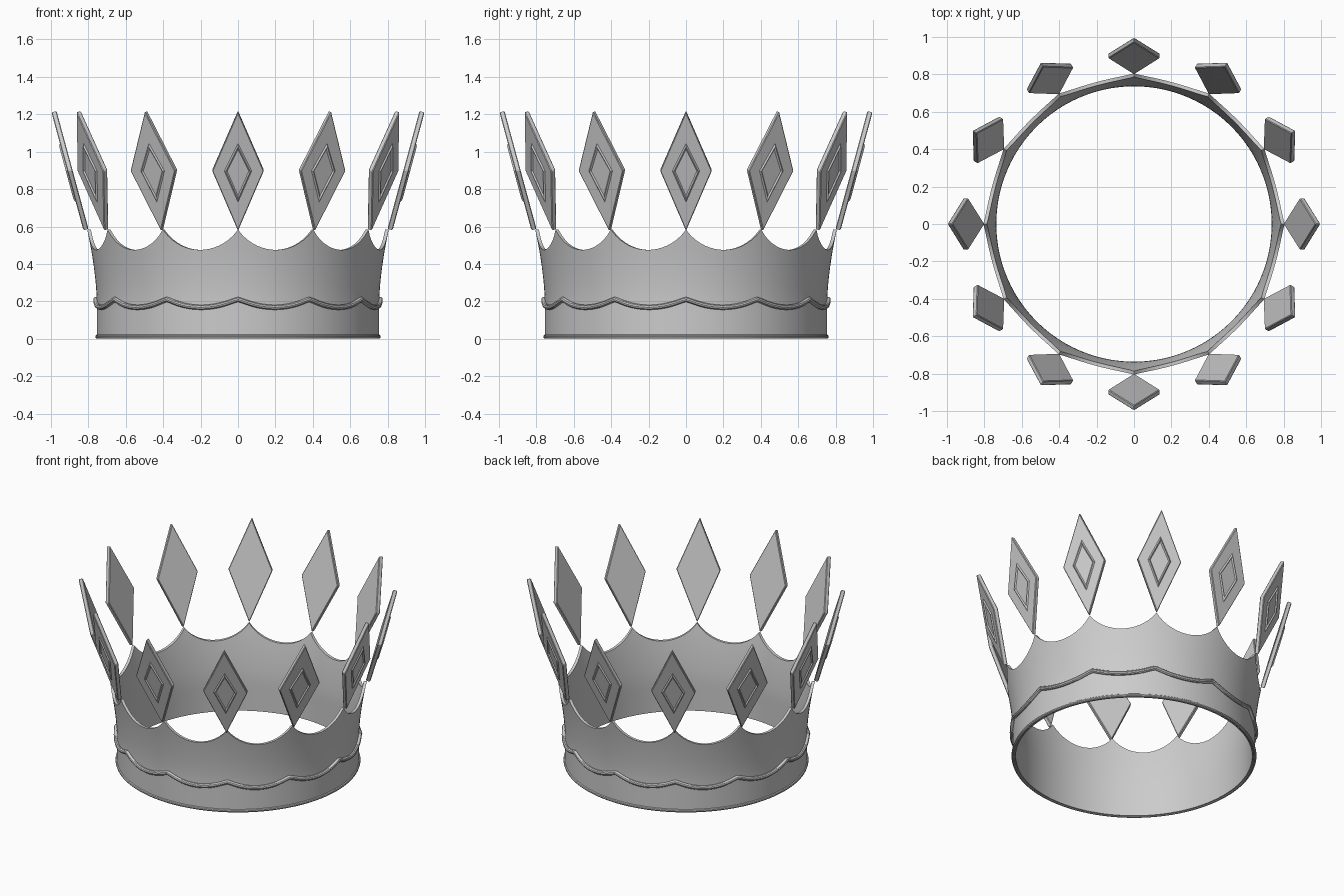
import bpy, bmesh, math
from mathutils import Vector, Matrix

if "Cube" in bpy.data.objects:
    bpy.data.objects.remove(bpy.data.objects["Cube"])

POINTS = 12          # number of crown points
STEPS = 192          # columns round the band
PITCH = 2 * math.pi / POINTS


def finish(name, bm, angle=35):
    bmesh.ops.recalc_face_normals(bm, faces=bm.faces)
    me = bpy.data.meshes.new(name)
    bm.to_mesh(me)
    bm.free()
    ob = bpy.data.objects.new(name, me)
    bpy.context.collection.objects.link(ob)
    bpy.ops.object.select_all(action='DESELECT')
    ob.select_set(True)
    bpy.context.view_layer.objects.active = ob
    bpy.ops.object.shade_smooth_by_angle(angle=math.radians(angle))
    return ob


def sweep_ring(name, section):
    """Sweep a closed (radius, z) section round z; the section may vary with u."""
    bm = bmesh.new()
    loops = []
    for i in range(STEPS):
        a = 2 * math.pi * i / STEPS
        u = 2 * ((a / PITCH) % 1.0) - 1       # -1..1 between neighbouring points
        loops.append([bm.verts.new((r * math.cos(a), r * math.sin(a), z))
                      for r, z in section(u)])
    n = len(loops[0])
    for i in range(STEPS):
        p, q = loops[i], loops[(i + 1) % STEPS]
        for j in range(n):
            k = (j + 1) % n
            bm.faces.new((p[j], q[j], q[k], p[k]))
    return finish(name, bm)


def wall_radius(z):
    return 0.755 + 0.05 * (max(0, z - 0.2) / 0.38) ** 1.6


def scallop(u, peak, sag, half=0.205):
    R = (half * half + sag * sag) / (2 * sag)
    return peak - (math.sqrt(R * R - (half * u) ** 2) - math.sqrt(R * R - half * half))


# Flared band with scalloped top edge
def band_section(u):
    top = scallop(u, 0.583, 0.108)
    zs = [0.005 + (top - 0.005) * t / 12 for t in range(13)]
    return ([(wall_radius(z), z) for z in zs] +
            [(wall_radius(z) - 0.019, z) for z in reversed(zs)])


sweep_ring("band", band_section)


# Round trims: wavy bead and base bead
def bead(r, z, size):
    return [(r + size * math.cos(t * math.pi / 5), z + size * math.sin(t * math.pi / 5))
            for t in range(10)]


def wave_z(u):
    u = abs(u)
    return 0.168 + 0.045 * (u ** 2 if u < 0.9 else 0.81 + 1.3 * (u - 0.9))


sweep_ring("wavy_trim", lambda u: bead(0.76, wave_z(u), 0.014))
sweep_ring("base_trim", lambda u: bead(0.752, 0.011, 0.011))


# Diamond plates leaning outwards, each with a raised inner frame on the outside
def rhomb(half_w, low, mid, high):
    return [(0, low), (half_w, mid), (0, high), (-half_w, mid)]


def lean_matrix(index):
    tilt = Matrix.Rotation(math.atan2(0.172, 0.635), 4, 'Y')
    return (Matrix.Rotation(index * PITCH, 4, 'Z')
            @ Matrix.Translation((0.812, 0, 0.58)) @ tilt)


def place(bm, index):
    bm.transform(lean_matrix(index))


def diamond_plate(index):
    bm = bmesh.new()
    pts = rhomb(0.138, 0, 0.332, 0.66)
    back = [bm.verts.new((-0.014, y, z)) for y, z in pts]
    front = [bm.verts.new((0.014, y, z)) for y, z in pts]
    bm.faces.new(back)
    bm.faces.new(front)
    for i in range(4):
        k = (i + 1) % 4
        bm.faces.new((back[i], back[k], front[k], front[i]))
    bmesh.ops.bevel(bm, geom=bm.edges[:], offset=0.004, segments=1, affect='EDGES')
    place(bm, index)
    finish(f"diamond_point_{index + 1}", bm, 20)


def diamond_frame(index):
    bm = bmesh.new()
    outer = rhomb(0.075, 0.155, 0.332, 0.49)
    inner = rhomb(0.056, 0.2, 0.332, 0.447)
    ridge = [((a + c) / 2, (b + d) / 2) for (a, b), (c, d) in zip(outer, inner)]
    rows = [[bm.verts.new((x, y, z)) for y, z in pts]
            for x, pts in ((0.012, outer), (0.022, ridge), (0.012, inner))]
    for r in range(3):
        p, q = rows[r], rows[(r + 1) % 3]
        for i in range(4):
            k = (i + 1) % 4
            bm.faces.new((p[i], p[k], q[k], q[i]))
    place(bm, index)
    finish(f"diamond_frame_{index + 1}", bm, 20)


for n in range(POINTS):
    diamond_plate(n)
    diamond_frame(n)
